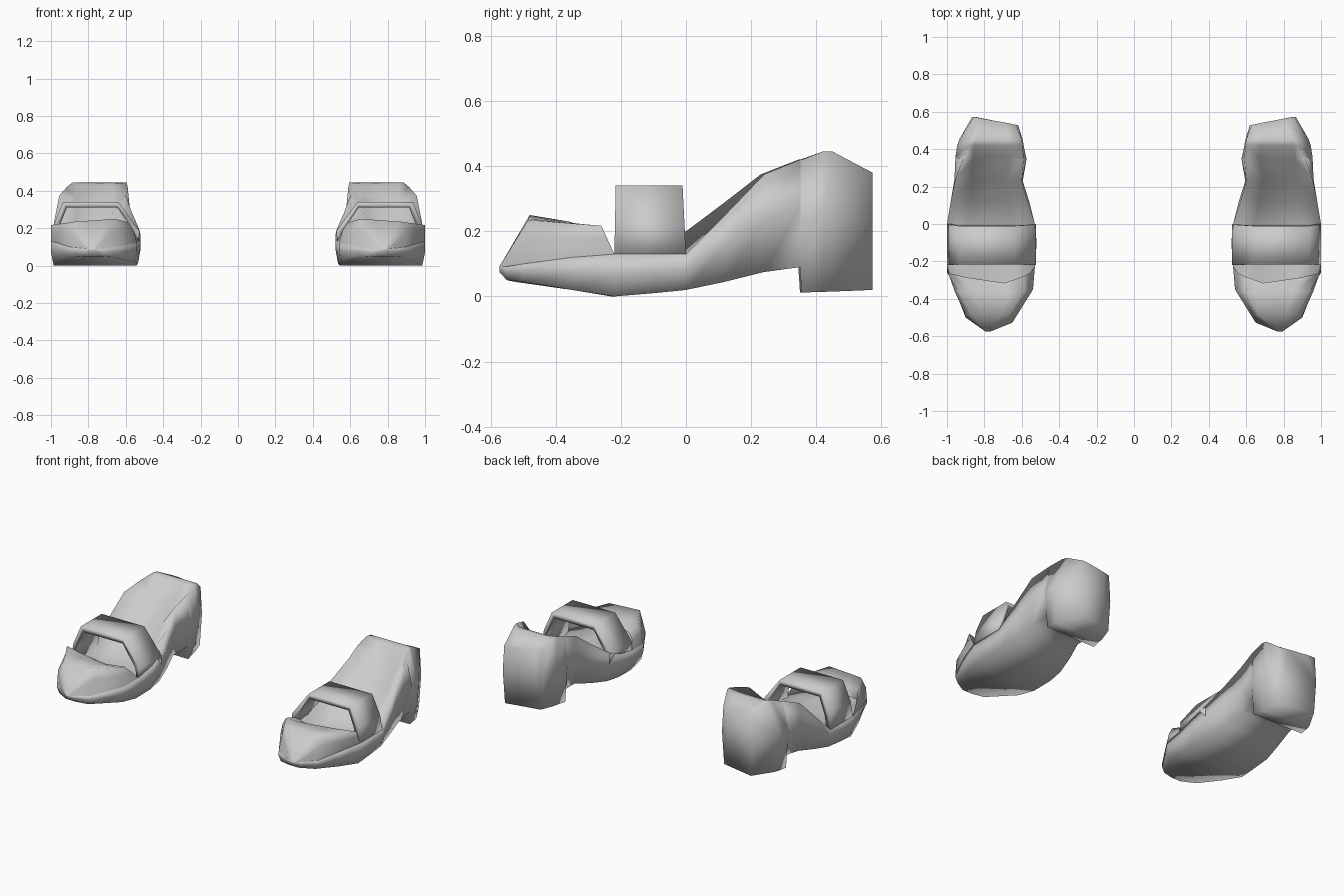
import bpy, bmesh

cube = bpy.data.objects.get("Cube")
if cube:
    bpy.data.objects.remove(cube, do_unlink=True)

grey = bpy.data.materials.new("plain grey")
grey.use_nodes = True
COLOR = (0.6, 0.6, 0.6, 1)
grey.diffuse_color = COLOR
grey.node_tree.nodes["Principled BSDF"].inputs["Base Color"].default_value = COLOR


def loft(name, sections, closed=True):
    """Skin a row of cross-sections, shade smooth, mirror to make the pair."""
    bm = bmesh.new()
    rows = [[bm.verts.new(p) for p in s] for s in sections]
    n = len(rows[0])
    for a, b in zip(rows, rows[1:]):
        for i in range(n if closed else n - 1):
            j = (i + 1) % n
            bm.faces.new((a[i], a[j], b[j], b[i]))
    if closed:
        bm.faces.new(rows[0])
        bm.faces.new(rows[-1][::-1])
    bmesh.ops.recalc_face_normals(bm, faces=bm.faces)
    for f in bm.faces:
        f.smooth = True
    mesh = bpy.data.meshes.new(name)
    bm.to_mesh(mesh)
    bm.free()
    mesh.materials.append(grey)
    obj = bpy.data.objects.new(name, mesh)
    bpy.context.collection.objects.link(obj)
    obj.modifiers.new("pair", "MIRROR").use_mirror_merge = False


# Sole, side walls, sloping footbed and heel
# y inner, y outer, x inner, x outer, bottom, rim inner, rim outer, footbed,
# rim inset inner, rim inset outer
stations = [
    (-.573, -.573, .765, .795, .075, .09, .09, .09, 0, 0),
    (-.55, -.55, .72, .82, .05, .093, .093, .09, 0, 0),
    (-.527, -.50, .65, .90, .045, .10, .10, .09, 0, 0),
    (-.35, -.35, .54, .96, .02, .12, .12, .09, 0, 0),
    (-.23, -.22, .53, 1.0, .0, .13, .13, .09, 0, 0),
    (-.10, -.10, .52, 1.0, .01, .16, .13, .09, 0, 0),
    (.0, .0, .53, 1.0, .02, .20, .13, .11, 0, 0),
    (.12, .12, .56, .98, .045, .29, .25, .165, .01, 0),
    (.23, .24, .595, .96, .075, .375, .375, .255, .005, .005),
    (.345, .35, .575, .955, .09, .42, .42, .355, .015, .04),
    (.35, .355, .575, .955, .012, .42, .42, .36, .015, .04),
    (.42, .42, .59, .945, .014, .445, .445, .435, .005, .06),
    (.45, .45, .595, .935, .015, .445, .445, .445, .005, .06),
    (.53, .573, .62, .865, .02, .385, .38, .385, .01, .01),
]
sections = []
for yi, yo, xi, xo, zb, zi, zo, zc, ii, io in stations:
    w = xo - xi
    sections.append([
        (xi + .015, yi, zb), (xo - .015, yo, zb),
        (xo, yo, zb + (zo - zb) * .55), (xo - io, yo, zo),
        (xo - .25 * w, yi + .75 * (yo - yi), zc),
        (xi + .25 * w, yi + .25 * (yo - yi), zc),
        (xi + ii, yi, zi), (xi, yi, zb + (zi - zb) * .55)])
loft("shoe_body", sections)

# Toe cap: an open shell over the front
# base y inner, base y outer, top y inner, top y outer, x inner, x outer, base z,
# top inner z, top outer z, top inset inner, top inset outer, edge setback
caps = [
    (-.574, -.574, -.574, -.574, .765, .795, .088, .09, .09, 0, 0, 0),
    (-.527, -.50, -.48, -.485, .65, .90, .10, .25, .235, .005, .03, 0),
    (-.35, -.35, -.36, -.36, .54, .96, .12, .23, .225, .045, .02, 0),
    (-.23, -.22, -.28, -.26, .53, 1.0, .13, .205, .217, .06, 0, .04),
]
sections = []
for bi, bo, ti, to, xi, xo, zb, zi, zo, ii, io, back in caps:
    a, b = xi + ii, xo - io
    w = b - a
    sections.append([
        (xi, bi, zb),
        (xi + ii * .4, bi + .6 * (ti - bi), zb + .6 * (zi - zb)),
        (a, ti, zi),
        (a + .25 * w, ti + .25 * (to - ti) - back, zi + .25 * (zo - zi)),
        (a + .75 * w, ti + .75 * (to - ti) - back / 2, zi + .75 * (zo - zi)),
        (b, to, zo),
        (xo, bo + .6 * (to - bo), zb + .6 * (zo - zb)),
        (xo, bo, zb)])
loft("toe_cap", sections, closed=False)

# Arched strap across the opening, narrowing slightly towards the top
outer = [(.53, .13), (.525, .185), (.64, .34), (.935, .34), (.985, .22), (1.0, .125)]
inner = [(.97, .125), (.955, .21), (.915, .31), (.645, .31), (.555, .18), (.55, .13)]
loft("strap", [
    [(x, -.22 + .02 * max(0, z - .13), z) for x, z in outer + inner],
    [(x, -.05 * max(0, z - .13), z) for x, z in outer + inner]])
